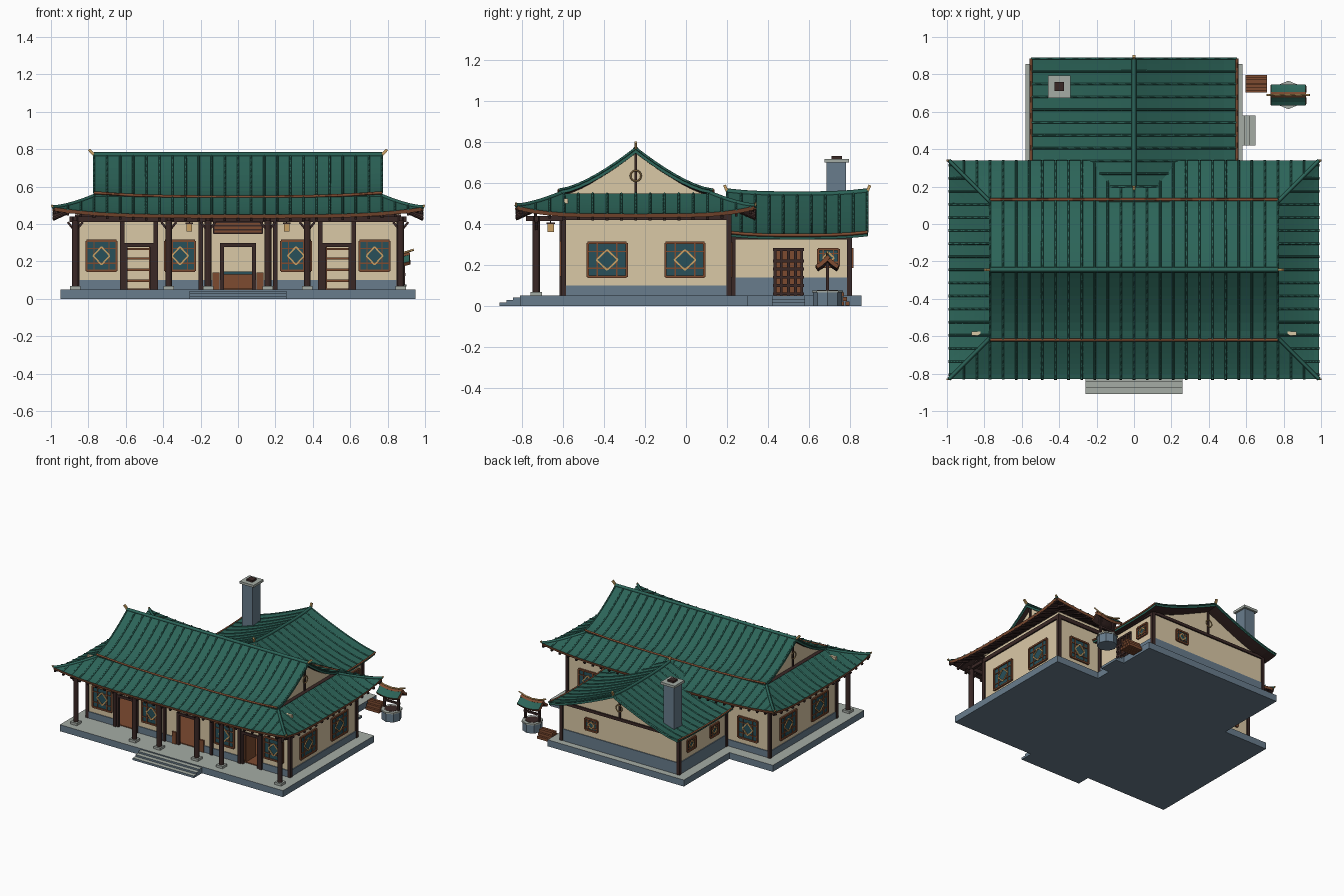
import bpy, bmesh, math
from mathutils import Matrix, Vector

cube = bpy.data.objects.get("Cube")
if cube:
    bpy.data.objects.remove(cube, do_unlink=True)


def material(name, *rgb):
    m = bpy.data.materials.new(name)
    m.use_nodes = True
    m.diffuse_color = (*rgb, 1)
    m.node_tree.nodes["Principled BSDF"].inputs["Base Color"].default_value = (*rgb, 1)
    return m


GREEN = material("roof_green", .025, .127, .098)
DARK = material("dark_wood", .042, .021, .019)
TRIM = material("brown_trim", .205, .07, .03)
CREAM = material("cream_plaster", .70, .58, .38)
STONE = material("blue_grey_stone", .138, .202, .262)
PALE = material("pale_stone", .376, .413, .376)
PANE = material("teal_pane", .021, .08, .102)
GOLD = material("gold", .578, .352, .127)
I = Matrix.Identity(4)
SIDES = (-1, 1)


def finish(name, bm, *mats):
    mesh = bpy.data.meshes.new(name)
    bm.to_mesh(mesh)
    bm.free()
    for m in mats:
        mesh.materials.append(m)
    ob = bpy.data.objects.new(name, mesh)
    bpy.context.collection.objects.link(ob)
    return ob


def boxes(name, mat, *specs, M=I, top=None):
    """Boxes from x0, x1, y0, y1, z0, z1; top gives upward faces another colour."""
    bm = bmesh.new()
    for x0, x1, y0, y1, z0, z1 in specs:
        T = Matrix.Translation(((x0 + x1) / 2, (y0 + y1) / 2, (z0 + z1) / 2))
        S = Matrix.Diagonal((abs(x1 - x0), abs(y1 - y0), abs(z1 - z0), 1))
        bmesh.ops.create_cube(bm, size=1, matrix=M @ T @ S)
    bm.normal_update()
    for f in bm.faces:
        f.material_index = int(top is not None and f.normal.z > .5)
    return finish(name, bm, mat, top or mat)


def beams(name, mat, segs, t, M=I):
    """Square bars of thickness t between pairs of points."""
    bm = bmesh.new()
    for p, q in segs:
        p, q = Vector(p), Vector(q)
        R = (q - p).to_track_quat('Z', 'Y').to_matrix().to_4x4()
        S = Matrix.Diagonal((t, t, (q - p).length, 1))
        bmesh.ops.create_cube(bm, size=1, matrix=M @ Matrix.Translation((p + q) / 2) @ R @ S)
    return finish(name, bm, mat)


def cylinders(name, mat, spots, r, z0, z1, n=12):
    bm = bmesh.new()
    for x, y in spots:
        bmesh.ops.create_cone(bm, cap_ends=True, segments=n, radius1=r, radius2=r, depth=z1 - z0,
                              matrix=Matrix.Translation((x, y, (z0 + z1) / 2)))
    return finish(name, bm, mat)


def tubes(name, mat, paths, r, cyclic=False):
    cu = bpy.data.curves.new(name, 'CURVE')
    cu.dimensions, cu.bevel_depth, cu.bevel_resolution, cu.use_fill_caps = '3D', r, 0, True
    for path in paths:
        sp = cu.splines.new('POLY')
        sp.points.add(len(path) - 1)
        sp.use_cyclic_u = cyclic
        for pt, co in zip(sp.points, path):
            pt.co = (*co, 1)
    cu.materials.append(mat)
    bpy.context.collection.objects.link(bpy.data.objects.new(name, cu))


def prism(name, mat, a, b):
    """Solid between two matching outlines."""
    bm = bmesh.new()
    A, B = [[bm.verts.new(p) for p in ring] for ring in (a, b)]
    bm.faces.new(A)
    bm.faces.new(B)
    for i in range(len(A)):
        j = (i + 1) % len(A)
        bm.faces.new((A[i], A[j], B[j], B[i]))
    bmesh.ops.recalc_face_normals(bm, faces=bm.faces)
    return finish(name, bm, mat)


def sheet(name, f, rim, nu=24, nv=8):
    """Curved roof slope with a dark underside."""
    bm = bmesh.new()
    g = [[bm.verts.new(f(2 * i / nu - 1, j / nv)) for j in range(nv + 1)] for i in range(nu + 1)]
    for i in range(nu):
        for j in range(nv):
            bm.faces.new((g[i][j], g[i + 1][j], g[i + 1][j + 1], g[i][j + 1]))
    bm.normal_update()
    if sum(fc.normal.z for fc in bm.faces) < 0:
        bmesh.ops.reverse_faces(bm, faces=bm.faces)
    ob = finish(name, bm, GREEN, DARK, rim)
    mod = ob.modifiers.new("thickness", 'SOLIDIFY')
    mod.thickness, mod.offset = .02, -1
    mod.material_offset, mod.material_offset_rim = 1, 2


def window(name, x, y, z, angle, w, h):
    M = Matrix.Translation((x, y, z)) @ Matrix.Rotation(math.radians(angle), 4, 'Z')
    a, b = w / 2, h / 2
    boxes(name + "_pane", PANE, (-a, a, -.008, 0, -b, b), M=M)
    d = -.01
    frame = [((-a, d, s * b), (a, d, s * b)) for s in SIDES]
    frame += [((s * a, d, -b), (s * a, d, b)) for s in SIDES]
    beams(name + "_frame", TRIM, frame, .012, M)
    bars = [((-a, d, s * b / 2), (a, d, s * b / 2)) for s in SIDES]
    bars += [((s * a / 2, d, -b), (s * a / 2, d, b)) for s in SIDES]
    beams(name + "_bars", TRIM, bars, .006, M)
    diamond = [((s * a * .55, d, 0), (0, d, t * b * .6)) for s in SIDES for t in SIDES]
    beams(name + "_diamond", GOLD, diamond, .008, M)


# Platform and steps
boxes("platform", STONE, (-.95, .95, -.81, .3, 0, .05), (-.58, .58, .3, .855, 0, .05), top=PALE)
boxes("front_steps", STONE, *[(-.26, .26, -.81 - .033 * i, -.777 - .033 * i, 0, .055 - .013 * i)
                              for i in range(1, 4)], top=PALE)
boxes("side_steps", STONE, *[(.56 + .03 * i, .59 + .03 * i, .42, .58, 0, .05 - .016 * i)
                             for i in range(3)], top=PALE)

# Main hall walls with three openings in the front
segs = [(s * a, s * b) for s in SIDES for a, b in ((.09, .46), (.6, .86))]
front = [(a, b, -.6, -.58, .05, .475) for a, b in segs]
front += [(c - w, c + w, -.6, -.58, .29, .475) for c, w in ((-.53, .07), (0, .09), (.53, .07))]
sides = [(s * .84, s * .86, -.58, .21, .05, .475) for s in SIDES]
boxes("hall_walls", CREAM, *front, *sides, (-.84, .84, .19, .21, .05, .475))
base = [(a, b, -.606, -.6, .05, .1) for a, b in segs]
base += [(s * .86, s * .866, -.606, .216, .05, .1) for s in SIDES]
boxes("hall_stone_base", STONE, *base, (-.86, .86, .21, .216, .05, .1))
boxes("hall_floor", TRIM, (-.84, .84, -.58, .19, .05, .056))
boxes("attic_floor", DARK, (-.765, .765, -.605, .115, .46, .548))
posts = [(s * .86, y) for s in SIDES for y in (-.597, .21)]
posts += [(s * x, -.605) for s in SIDES for x in (.62, .44, .2)]
boxes("wall_posts", DARK, *[(x - .012, x + .012, y - .012, y + .012, .05, .45) for x, y in posts])
boxes("wall_top_beams", DARK, (-.87, .87, -.61, -.6, .42, .45), (-.87, .87, .21, .22, .42, .45),
      *[(s * .86, s * .87, -.6, .21, .42, .45) for s in SIDES])

# Doorways, panels and simple interior fittings
for n, c, w in (("left", .53, .07), ("centre", 0, .085), ("right", -.53, .07)):
    beams(n + "_door_frame", DARK, [((c + s * w, -.6, .05), (c + s * w, -.6, .29)) for s in SIDES]
          + [((c - w - .01, -.6, .288), (c + w + .01, -.6, .288))], .02)
for n, s in (("left", 1), ("right", -1)):
    boxes(n + "_shelves", TRIM, *[(s * .47, s * .6, .05, .17, z, z + .012) for z in (.09, .15, .21, .26)])
    boxes(n + "_open_door", TRIM, (s * .465, s * .475, -.58, -.46, .056, .28))
boxes("counter", TRIM, (-.3, .3, -.1, -.02, .056, .13))
boxes("counter_top", PANE, (-.31, .31, -.11, -.01, .13, .145))
boxes("entry_panels", TRIM, *[(s * .1, s * .135, -.612, -.6, .05, .14) for s in SIDES])
boxes("transom", TRIM, (-.13, .13, -.609, -.6, .35, .41))
beams("transom_lattice", DARK, [((-.13, -.61, z), (.13, -.61, z)) for z in (.35, .37, .39, .41)]
      + [((s * .13, -.61, .35), (s * .13, -.61, .41)) for s in SIDES], .008)

# Porch columns, beams, brackets and hanging lanterns
cols = [(s * x, -.73) for s in SIDES for x in (.87, .37, .16)]
cylinders("porch_columns", DARK, cols, .018, .05, .44)
boxes("column_plinths", PALE, *[(x - .028, x + .028, y - .028, y + .028, .05, .068) for x, y in cols])
boxes("porch_beams", DARK, (-.9, .9, -.74, -.72, .41, .44),
      *[(x - .01, x + .01, -.78, -.6, .415, .44) for x, y in cols])
beams("column_brackets", DARK, [((x, y, .36), (x + s * .04, y, .41)) for x, y in cols for s in SIDES], .012)
boxes("lanterns", GOLD, *[(s * .245, s * .275, -.675, -.645, .36, .4) for s in SIDES])
boxes("lantern_caps", DARK, *[(s * .24, s * .28, -.68, -.64, .4, .408) for s in SIDES])
beams("lantern_hooks", DARK, [((s * .26, -.66, .4), (s * .26, -.66, .47)) for s in SIDES], .005)

# Windows
for s, n in ((1, "left"), (-1, "right")):
    for x in (.73, .31):
        window(f"{n}_front_window", s * x, -.6, .23, 0, .16, .16)
    for y in (-.385, -.005):
        window(f"{n}_side_window", s * .86, y, .225, s * 90, .19, .165)
    window(f"{n}_rear_window", s * .68, .21, .225, 180, .16, .16)
window("wing_left_window", .5, .695, .235, 90, .1, .085)
window("wing_back_window", .24, .8, .235, 180, .1, .085)
for y in (.66, .38):
    window("wing_right_window", -.5, y, .235, -90, .1, .085)

# Hipped lower roof of the hall: four slopes sharing one height rule
CY, INSET, HX, HY = -.245, .22, .99, .585


def hip_point(side, u, v):
    lx, ly = HX - INSET * v, HY - INSET * v
    z = .45 + .04 * abs(u) ** 4 * (1 - v) + .1 * v ** 1.3
    x, y = ((u * lx, -ly), (lx, u * ly), (u * lx, ly), (-lx, u * ly))[side]
    return x, CY + y, z


ribs, rafters = [], []
for k, n in enumerate(("front", "left", "back", "right")):
    sheet(f"lower_roof_{n}", lambda u, v: hip_point(k, u, v), TRIM)
    L = HY if k % 2 else HX
    count = int(L / .07)
    for i in range(-count, count + 1):
        a = i * .07
        vmax = min(1, (L - abs(a)) / INSET)
        path = [hip_point(k, a / max(L - INSET * v, .01), v) for v in [vmax * j / 6 for j in range(7)]]
        ribs.append(path)
        low = Vector((0, 0, -.027))
        rafters.append((Vector(path[0]) + low, Vector(path[-1]) + low))
corners = [[hip_point(k, s, j / 8) for j in range(9)] for k in (0, 2) for s in SIDES]
tubes("lower_roof_ribs", GREEN, ribs, .006)
tubes("hip_ridges", GREEN, corners, .011)
beams("eave_rafters", DARK, rafters, .014)
beams("corner_tips", GOLD, [(c[0], Vector(c[0]) + Vector((math.copysign(.008, c[0][0]), 0, .012)))
                            for c in corners], .01)
boxes("roof_plaques", CREAM, *[(s * .81, s * .87, -.595, -.575, .47, .525) for s in SIDES])


# Upper gabled roof of the hall
def hall_point(s, u, v):
    return u * .77, CY + s * .375 * (1 - v), .545 + .022 * abs(u) ** 3 * (1 - v) + .225 * v ** 1.4


# Rear wing roof
def wing_point(s, u, v):
    return s * .55 * (1 - v), .5425 + u * .3425, .345 + .015 * abs(u) ** 3 + .2 * v ** 1.3


for n, fn, count in (("upper", hall_point, 22), ("wing", wing_point, 10)):
    for s in SIDES:
        sheet(f"{n}_roof_{'ab'[s > 0]}", lambda u, v: fn(s, u, v), GREEN)
    steps = [i / 8 for i in range(9)]
    tubes(f"{n}_roof_ribs", GREEN, [[fn(s, 2 * i / count - 1, v) for v in steps]
                                    for s in SIDES for i in range(count + 1)], .006)
    tubes(f"{n}_eave_trim", TRIM, [[fn(s, v * 2 - 1, 0) for v in steps] for s in SIDES], .008)
    tubes(f"{n}_ridge", GREEN, [[fn(1, v * 2 - 1, 1) for v in steps]], .014)
    ends = [(Vector(fn(1, e, 1)), Vector(fn(1, e * 1.035, 1)) + Vector((0, 0, .028))) for e in SIDES]
    beams(f"{n}_ridge_finials", GOLD, ends, .014)

# Plaster gables with a king post and ring
outline = [(s * .94, t) for s, t in [(-1, j / 8) for j in range(9)] + [(1, 1 - j / 8) for j in range(1, 9)]]
ring = [i * math.tau / 16 for i in range(16)]
for e in SIDES:
    pts = [hall_point(s, .8, t) for s, t in outline]
    a, b = [[(e * x, y, z - .012) for _, y, z in pts] for x in (.7, .735)]
    prism("hall_gable", CREAM, a, b)
    beams("gable_post", DARK, [((e * .737, CY, .55), (e * .737, CY, .755))], .014)
    tubes("gable_ring", GOLD, [[(e * .747, CY + .026 * math.cos(t), .635 + .026 * math.sin(t))
                                for t in ring]], .004, True)

# Rear wing body
pts = [wing_point(s * .97, 0, t) for s, t in outline]
pts = [(x, z - .01) for x, _, z in pts if abs(x) < .49]
pts = [(-.5, .05), (-.5, .345)] + pts + [(.5, .345), (.5, .05)]
prism("wing_walls", CREAM, [(x, .211, z) for x, z in pts], [(x, .8, z) for x, z in pts])
boxes("wing_stone_base", STONE, (-.506, .506, .2, .806, .05, .14))
boxes("wing_posts", DARK, *[(s * .485, s * .51, y, y + .025, .05, .35) for s in SIDES for y in (.217, .785)])
boxes("wing_beams", DARK, (-.51, .51, .8, .81, .33, .352), (-.008, .008, .8, .812, .35, .525),
      *[(s * .5, s * .51, .22, .8, .325, .35) for s in SIDES])
tubes("wing_gable_ring", GOLD, [[(.026 * math.cos(t), .815, .43 + .026 * math.sin(t)) for t in ring]], .004, True)

# Wing side door
boxes("wing_door", TRIM, (.5, .509, .44, .56, .05, .27))
beams("wing_door_lattice", DARK, [((.512, y, .05), (.512, y, .27)) for y in (.435, .465, .5, .535, .565)]
      + [((.512, .425, z), (.512, .575, z)) for z in (.06, .1, .14, .18, .22, .275)], .014)

# Chimney
boxes("chimney", STONE, (-.445, -.355, .685, .78, .3, .7))
boxes("chimney_cap", PALE, (-.46, -.34, .675, .795, .7, .718))
boxes("chimney_flue", DARK, (-.425, -.375, .71, .76, .718, .732))

# Well with a small roof
WX, WY = .825, .69
cylinders("well_ring", STONE, [(WX, WY)], .07, 0, .065, 8)
cylinders("well_rim", PALE, [(WX, WY)], .076, .065, .076, 8)
cylinders("well_water", DARK, [(WX, WY)], .052, .07, .078, 8)
beams("well_posts", DARK, [((WX + s * .06, WY, .05), (WX + s * .06, WY, .23)) for s in SIDES]
      + [((WX - .07, WY, .13), (WX + .07, WY, .13))], .014)
for s in SIDES:
    sheet("well_roof", lambda u, v: (WX + u * .092, WY + s * .057 * (1 - v),
                                     .185 + .05 * v ** 1.3 + .015 * u * u), TRIM, 6, 3)
tubes("well_ridge", GOLD, [[(WX + u * .115, WY, .238 + .025 * u * u) for u in (-1, -.5, 0, .5, 1)]], .006)

# Firewood stack
beams("firewood", TRIM, [((.595, .712 + .025 * i + .0125 * j, .012 + .022 * j),
                          (.71, .712 + .025 * i + .0125 * j, .012 + .022 * j))
                         for j in range(3) for i in range(4 - j)], .02)
